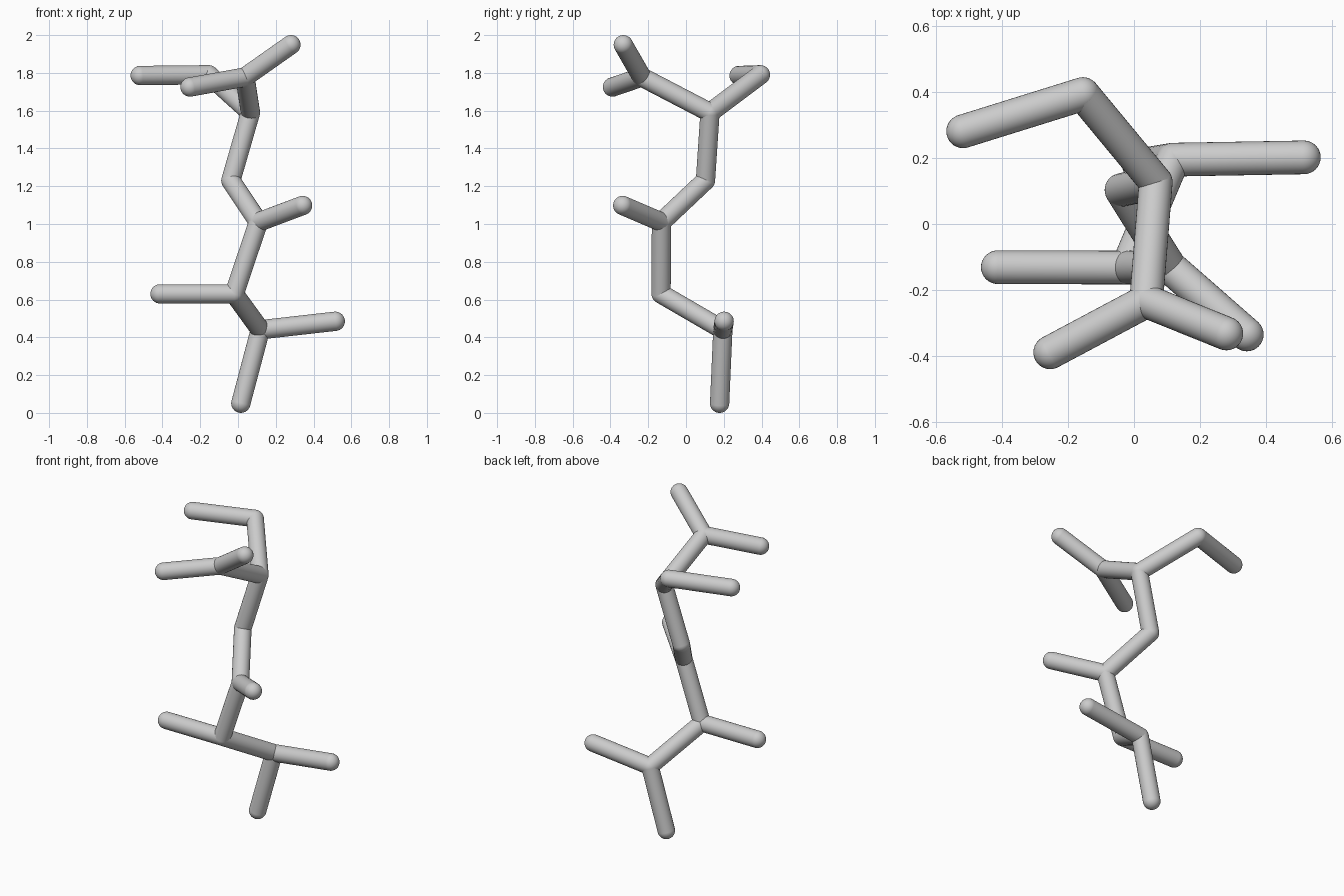
import bpy
from mathutils import Vector

if "Cube" in bpy.data.objects:
    bpy.data.objects.remove(bpy.data.objects["Cube"])

R = 0.051

# Joint positions along the branching stick figure
joints = {
    "foot": (0.015, 0.178, 0.051),
    "low_fork": (0.118, 0.195, 0.44),
    "low_right_tip": (0.515, 0.202, 0.485),
    "lower_bend": (-0.02, -0.132, 0.63),
    "left_tip": (-0.413, -0.131, 0.63),
    "middle_fork": (0.108, -0.13, 1.01),
    "middle_right_tip": (0.342, -0.335, 1.098),
    "upper_bend": (-0.038, 0.103, 1.23),
    "upper_fork": (0.066, 0.127, 1.59),
    "rear_bend": (-0.155, 0.394, 1.79),
    "rear_tip": (-0.518, 0.281, 1.786),
    "front_fork": (0.037, -0.234, 1.778),
    "top_tip": (0.28, -0.332, 1.949),
    "front_left_tip": (-0.254, -0.389, 1.725),
}

# Sticks: pairs of joints
sticks = [
    ("foot", "low_fork"), ("low_fork", "low_right_tip"),
    ("low_fork", "lower_bend"), ("lower_bend", "left_tip"),
    ("lower_bend", "middle_fork"), ("middle_fork", "middle_right_tip"),
    ("middle_fork", "upper_bend"), ("upper_bend", "upper_fork"),
    ("upper_fork", "rear_bend"), ("rear_bend", "rear_tip"),
    ("upper_fork", "front_fork"), ("front_fork", "top_tip"),
    ("front_fork", "front_left_tip"),
]


def finish(name):
    bpy.context.object.name = name
    bpy.ops.object.shade_smooth_by_angle()


# Rounded joints and tips
for name, pos in joints.items():
    bpy.ops.mesh.primitive_uv_sphere_add(segments=32, ring_count=16, radius=R, location=pos)
    finish(name)

# Open tubes between the joints
for a, b in sticks:
    p, q = Vector(joints[a]), Vector(joints[b])
    d = q - p
    bpy.ops.mesh.primitive_cylinder_add(
        vertices=32, radius=R, depth=d.length, end_fill_type='NOTHING',
        location=(p + q) / 2, rotation=d.to_track_quat('Z', 'Y').to_euler())
    finish("stick_" + a + "_to_" + b)
